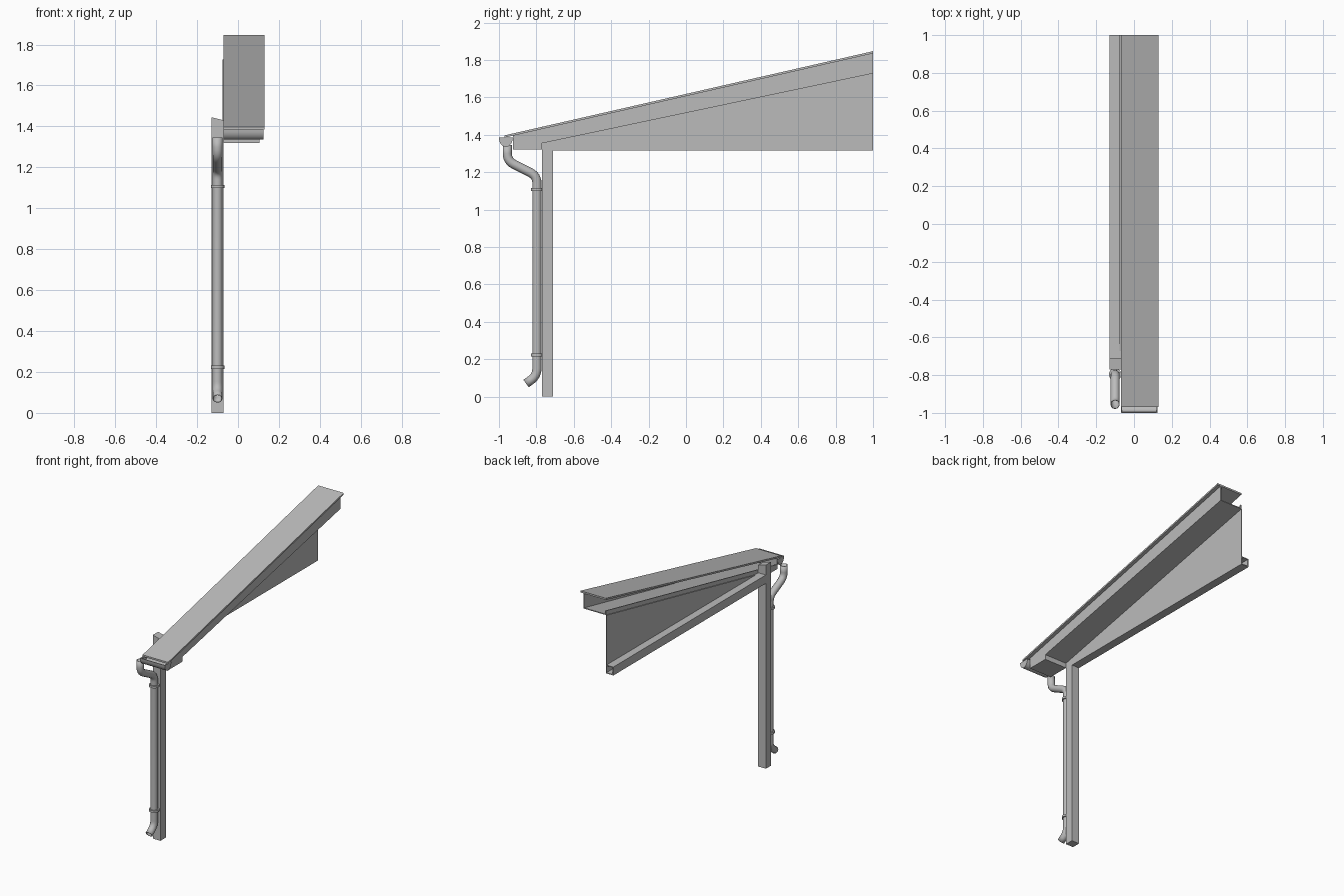
import bpy, bmesh, math
from mathutils import Vector

cube = bpy.data.objects.get("Cube")
if cube:
    bpy.data.objects.remove(cube)

grey = bpy.data.materials.new("light grey metal")
grey.use_nodes = True
grey.diffuse_color = (0.5, 0.5, 0.5, 1)
grey.node_tree.nodes["Principled BSDF"].inputs["Base Color"].default_value = (0.5, 0.5, 0.5, 1)

LEFT, INNER, WEB, EDGE = -0.13, -0.07, 0.105, 0.13
BACK, SHEET_FRONT, FRONT = 1.0, -0.97, -0.925
POST_FRONT, POST_BACK = -0.77, -0.71
THIN = 0.006


def top(y):
    return 1.847 + 0.2285 * (y - 1)


def under(y):
    return 1.728 + 0.211 * (y - 1)


def extrude(name, profile, x0, x1):
    """Solid made by sweeping a (y, z) outline along x."""
    bm = bmesh.new()
    face = bm.faces.new([bm.verts.new((x0, y, z)) for y, z in profile])
    moved = bmesh.ops.extrude_face_region(bm, geom=[face])["geom"]
    bmesh.ops.translate(bm, vec=(x1 - x0, 0, 0),
                        verts=[v for v in moved if isinstance(v, bmesh.types.BMVert)])
    bmesh.ops.recalc_face_normals(bm, faces=bm.faces)
    mesh = bpy.data.meshes.new(name)
    bm.to_mesh(mesh)
    bm.free()
    mesh.materials.append(grey)
    obj = bpy.data.objects.new(name, mesh)
    bpy.context.collection.objects.link(obj)
    return obj


def box(name, x, y, z):
    return extrude(name, [(y[0], z[0]), (y[1], z[0]), (y[1], z[1]), (y[0], z[1])], *x)


def strip(name, x, y0, y1, low, high):
    """Sloping plate between two height rules."""
    return extrude(name, [(y0, low(y0)), (y1, low(y1)), (y1, high(y1)), (y0, high(y0))], *x)


def smooth(obj):
    bpy.ops.object.select_all(action="DESELECT")
    obj.select_set(True)
    bpy.context.view_layer.objects.active = obj
    bpy.ops.object.shade_smooth_by_angle(angle=math.radians(40))


# Roof sheet and the open channel below it
strip("roof_sheet", (INNER, EDGE), SHEET_FRONT, BACK, lambda y: top(y) - 0.012, top)
strip("channel_web", (WEB - THIN, WEB), FRONT, BACK, under, lambda y: top(y) - 0.012)
strip("channel_flange", (INNER, WEB), FRONT, BACK, under, lambda y: under(y) + THIN)
strip("channel_lip", (INNER, INNER + THIN), FRONT, BACK, under, lambda y: under(y) + 0.03)
box("channel_front", (INNER, WEB), (FRONT, FRONT + THIN), (1.322, 1.4))

# Wedge box closing the eaves
strip("eaves_soffit", (INNER, WEB), FRONT, POST_FRONT, lambda y: 1.32, under)

# Post with a slightly slanted top
post = box("post", (LEFT, INNER), (POST_FRONT, POST_BACK), (0, 1.445))
for v in post.data.vertices:
    if v.co.z > 1 and v.co.x > -0.1:
        v.co.z -= 0.015

# Hollow horizontal beam
span, low, high = (POST_BACK, BACK), 1.315, 1.375
box("beam_bottom", (LEFT, INNER), span, (low, low + THIN))
box("beam_top", (LEFT, INNER), span, (high - THIN, high))
box("beam_outer_side", (LEFT, LEFT + THIN), span, (low, high))
box("beam_inner_side", (INNER - THIN, INNER), span, (low, high))

# Tapering wall panel above the beam
strip("wall_panel", (INNER - THIN, INNER), POST_BACK, BACK, lambda y: low, under)

# Half-round gutter: outer arc followed by the inner arc, with end caps
cy, cz = -0.963, 1.385
arc = [math.pi + math.pi * i / 12 for i in range(13)]


def bowl(ry, rz):
    return [(cy + ry * math.cos(a), cz + rz * math.sin(a)) for a in arc]


gutter = extrude("gutter", bowl(0.037, 0.05) + bowl(0.032, 0.045)[::-1], INNER, 0.125)
smooth(gutter)
for side, x in (("left", 0.125 - THIN), ("right", INNER)):
    extrude("gutter_cap_" + side, bowl(0.036, 0.049), x, x + THIN)


# Downpipe with rounded bends
def rounded(points, reach):
    pts = [Vector(p) for p in points]
    path = [pts[0]]
    for a, b, c in zip(pts, pts[1:], pts[2:]):
        start, end = b + (a - b).normalized() * reach, b + (c - b).normalized() * reach
        for i in range(7):
            t = i / 6
            path.append(start.lerp(b, t).lerp(b.lerp(end, t), t))
    return path + [pts[-1]]


PIPE_X, PIPE_Y, RADIUS = -0.1, -0.797, 0.0245
route = [(PIPE_X, y, z) for y, z in
         ((-0.955, 1.345), (-0.955, 1.26), (PIPE_Y, 1.18), (PIPE_Y, 0.112), (-0.855, 0.07))]


def tube(name, path, radius):
    curve = bpy.data.curves.new(name + "_path", "CURVE")
    curve.dimensions = "3D"
    curve.bevel_depth = radius
    curve.bevel_resolution = 4
    spline = curve.splines.new("POLY")
    spline.points.add(len(path) - 1)
    for point, co in zip(spline.points, path):
        point.co = (*co, 1)
    helper = bpy.data.objects.new(name + "_path", curve)
    bpy.context.collection.objects.link(helper)
    bpy.context.view_layer.update()
    mesh = bpy.data.meshes.new_from_object(
        helper.evaluated_get(bpy.context.evaluated_depsgraph_get()))
    bpy.data.objects.remove(helper)
    mesh.name = name
    mesh.materials.clear()
    mesh.materials.append(grey)
    obj = bpy.data.objects.new(name, mesh)
    bpy.context.collection.objects.link(obj)
    smooth(obj)
    return obj


pipe = tube("downpipe", rounded(route, 0.04), RADIUS)
wall = pipe.modifiers.new("wall", "SOLIDIFY")
wall.thickness = 0.004

# Pipe clamps with wall tabs
for label, z in (("upper", 1.107), ("lower", 0.223)):
    bpy.ops.mesh.primitive_cylinder_add(vertices=24, radius=0.033, depth=0.015,
                                        location=(PIPE_X, PIPE_Y, z))
    clamp = bpy.context.object
    clamp.name = label + "_clamp"
    clamp.data.materials.append(grey)
    smooth(clamp)
    box(label + "_clamp_tab", (-0.115, -0.085), (PIPE_Y, POST_FRONT), (z - 0.007, z + 0.007))
